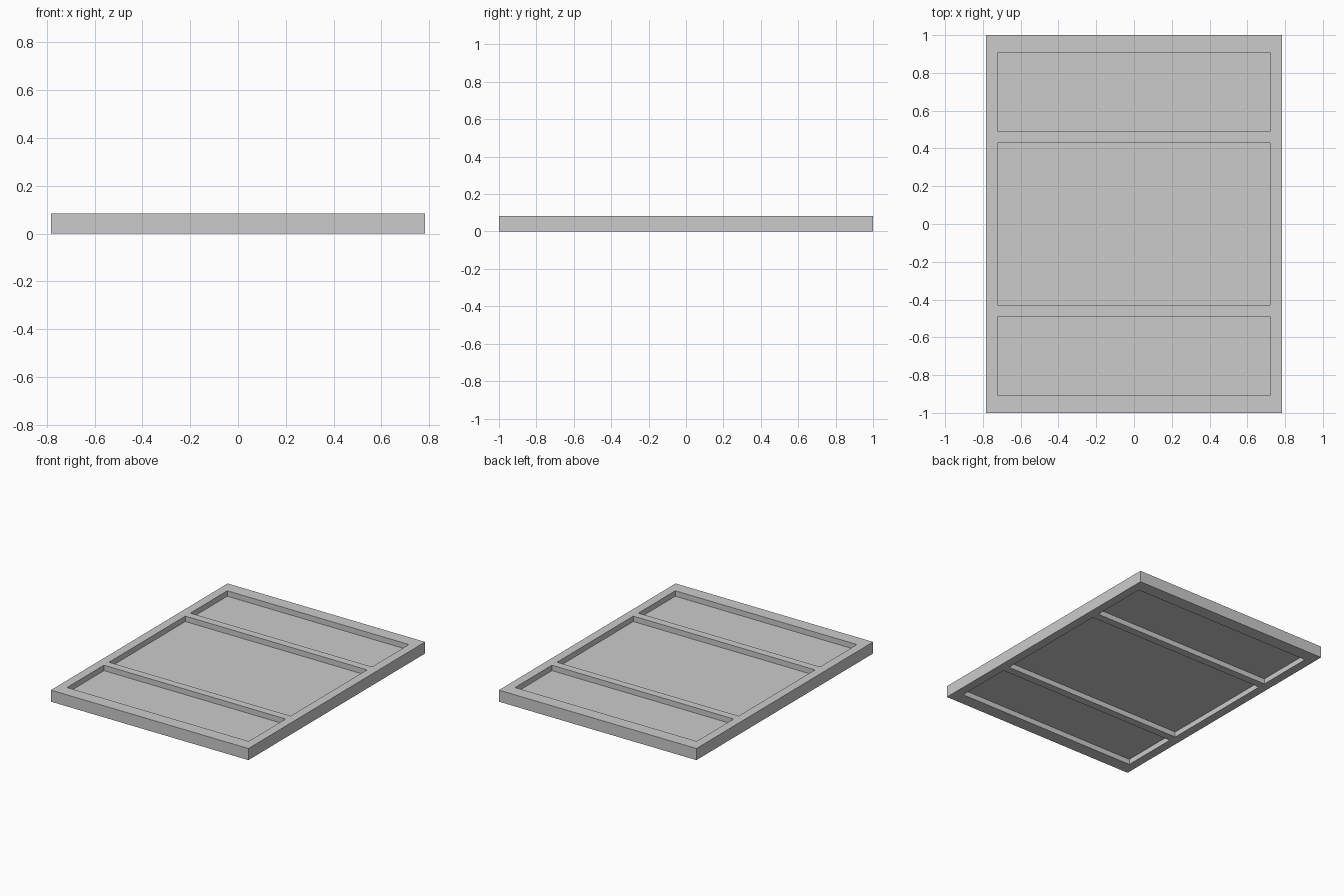
import bpy
import bmesh

if "Cube" in bpy.data.objects:
    bpy.data.objects.remove(bpy.data.objects["Cube"])

HEIGHT = 0.083
XS = [-0.783, -0.72, 0.72, 0.783]
YS = [-1.0, -0.907, -0.489, -0.432, 0.432, 0.489, 0.907, 1.0]
OPENINGS = {(1, 1), (1, 3), (1, 5)}   # grid cells holding panels
PANEL_Z = (0.038, 0.044)


def finish(bm, name):
    bmesh.ops.recalc_face_normals(bm, faces=bm.faces)
    mesh = bpy.data.meshes.new(name)
    bm.to_mesh(mesh)
    bm.free()
    obj = bpy.data.objects.new(name, mesh)
    bpy.context.collection.objects.link(obj)
    return obj


def slab(name, cells, z0, z1):
    """Fill the given grid cells and extrude them from z0 to z1."""
    bm = bmesh.new()
    grid = {}

    def vert(i, j):
        if (i, j) not in grid:
            grid[i, j] = bm.verts.new((XS[i], YS[j], z0))
        return grid[i, j]

    for i, j in cells:
        bm.faces.new([vert(i, j), vert(i + 1, j), vert(i + 1, j + 1), vert(i, j + 1)])
    # keep the bottom faces and raise a copy, so the slab is closed
    geom = bmesh.ops.extrude_face_region(bm, geom=bm.faces[:], use_keep_orig=True)["geom"]
    top = [g for g in geom if isinstance(g, bmesh.types.BMVert)]
    bmesh.ops.translate(bm, verts=top, vec=(0, 0, z1 - z0))
    return finish(bm, name)


# Outer frame with its two cross rails, one continuous piece
frame_cells = [(i, j) for i in range(len(XS) - 1) for j in range(len(YS) - 1)
               if (i, j) not in OPENINGS]
slab("frame", frame_cells, 0, HEIGHT)

# Thin panels set halfway up each opening
for name, cell in (("front_panel", (1, 1)), ("middle_panel", (1, 3)), ("back_panel", (1, 5))):
    slab(name, [cell], *PANEL_Z)
